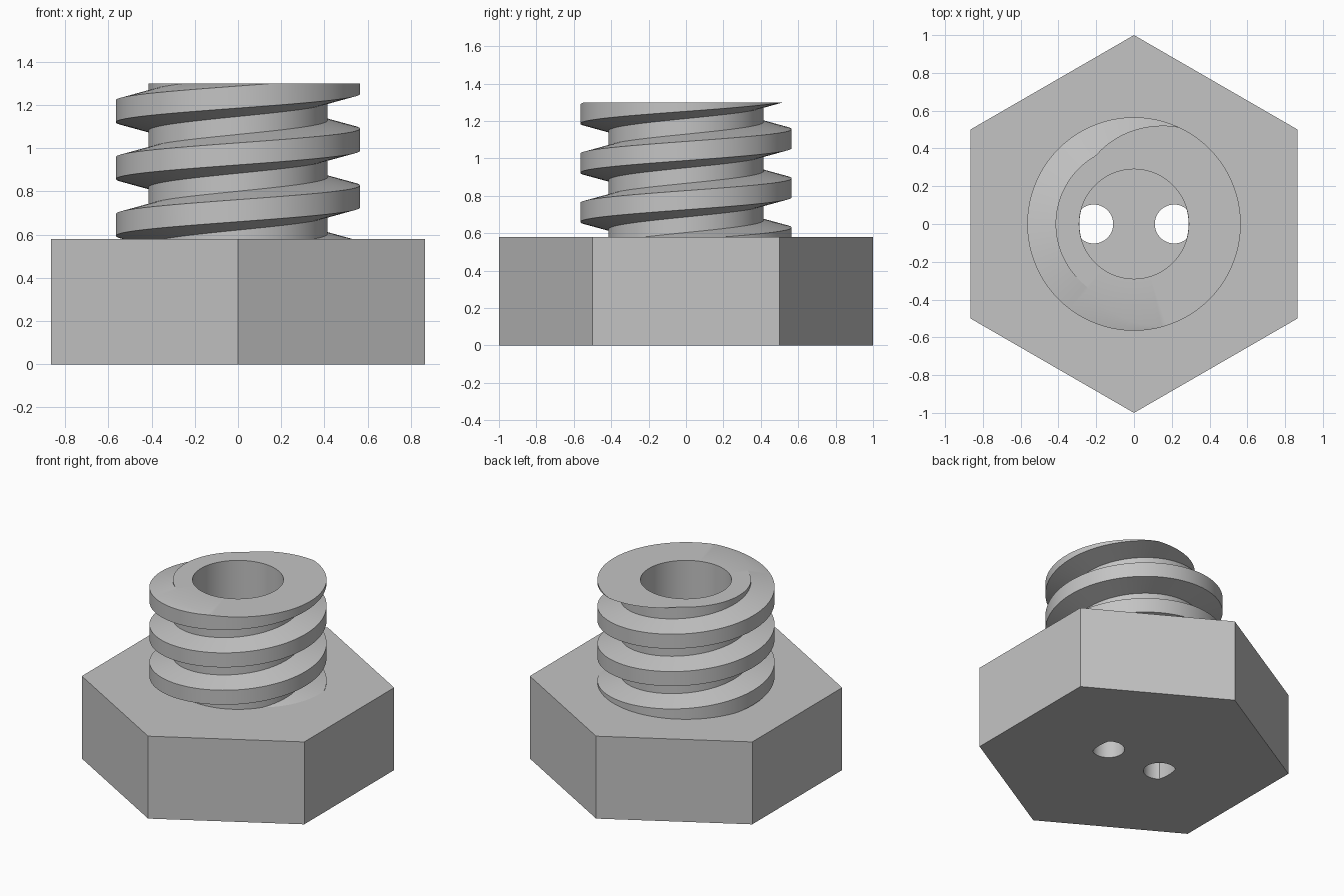
import bpy, bmesh
from math import pi, tau, cos, sin, hypot

if "Cube" in bpy.data.objects:
    bpy.data.objects.remove(bpy.data.objects["Cube"])

HEAD_TOP, TOP, FLOOR = 0.58, 1.30, 0.20
CORE, CREST, BORE = 0.415, 0.565, 0.29
PITCH, START = 0.263, 0.777
CREST_HALF, ROOT_HALF = 0.051, 0.09
COLS = 144

grey = bpy.data.materials.new("plain grey")
grey.use_nodes = True
grey.diffuse_color = (0.55, 0.55, 0.55, 1)
grey.node_tree.nodes["Principled BSDF"].inputs["Base Color"].default_value = grey.diffuse_color


def add_object(name, bm):
    bmesh.ops.recalc_face_normals(bm, faces=bm.faces)
    mesh = bpy.data.meshes.new(name)
    bm.to_mesh(mesh)
    bm.free()
    mesh.materials.append(grey)
    ob = bpy.data.objects.new(name, mesh)
    bpy.context.collection.objects.link(ob)
    return ob


def circle(r, n, phase=0.0, cx=0.0):
    return [(cx + r * cos(phase + tau * i / n), r * sin(phase + tau * i / n)) for i in range(n)]


def prism(name, outline, z0, z1):
    bm = bmesh.new()
    base = bm.faces.new([bm.verts.new((x, y, z0)) for x, y in outline])
    ext = bmesh.ops.extrude_face_region(bm, geom=[base], use_keep_orig=True)
    moved = [g for g in ext["geom"] if isinstance(g, bmesh.types.BMVert)]
    bmesh.ops.translate(bm, verts=moved, vec=(0, 0, z1 - z0))
    return add_object(name, bm)


def select_only(ob):
    bpy.ops.object.select_all(action="DESELECT")
    ob.select_set(True)
    bpy.context.view_layer.objects.active = ob


def cut(ob, cutter):
    cutter.hide_render = True
    mod = ob.modifiers.new("cut", "BOOLEAN")
    mod.operation, mod.solver, mod.object = "DIFFERENCE", "EXACT", cutter
    select_only(ob)
    bpy.ops.object.modifier_apply(modifier=mod.name)
    bpy.data.objects.remove(cutter)


# Hexagonal head with a blind bore and two through holes in its floor
head = prism("hex_head", circle(1.0, 6, pi / 2), 0, HEAD_TOP)
cut(head, prism("bore_cutter", circle(BORE, COLS), FLOOR, HEAD_TOP + 0.1))
for side in (-1, 1):
    outline = []
    for x, y in circle(0.103, 64, cx=side * 0.213):
        k = min(1, (BORE - 0.001) / hypot(x, y))  # trimmed to the bore wall
        outline.append((x * k, y * k))
    cut(head, prism("hole_cutter", outline, -0.1, FLOOR + 0.02))


# Threaded neck: a right-handed helical ridge trimmed flat at both ends
def radius(angle, z):
    d = abs((z - START - PITCH * angle / tau + PITCH / 2) % PITCH - PITCH / 2)
    t = (ROOT_HALF - d) / (ROOT_HALF - CREST_HALF)
    return CORE + (CREST - CORE) * max(0, min(1, t))


bm = bmesh.new()
columns = []
for i in range(COLS + 1):
    a = tau * i / COLS
    heights = [HEAD_TOP]
    for turn in range(-3, 4):
        mid = START + PITCH * (turn + a / tau)
        heights += [mid + o for o in (-ROOT_HALF, -CREST_HALF, CREST_HALF, ROOT_HALF)]
    heights.append(TOP)
    ring = []
    for h in heights:
        z = max(HEAD_TOP, min(TOP, h))
        r = radius(a, z)
        ring.append((r * cos(a), r * sin(a), z))
    ring += [(BORE * cos(a), BORE * sin(a), z) for z in (TOP, HEAD_TOP)]
    columns.append([bm.verts.new(p) for p in ring])
for c, d in zip(columns, columns[1:]):
    for j in range(len(c) - 1):
        bm.faces.new((c[j], d[j], d[j + 1], c[j + 1]))
bmesh.ops.remove_doubles(bm, verts=bm.verts, dist=0.0001)
neck = add_object("threaded_neck", bm)

for ob in (head, neck):
    select_only(ob)
    bpy.ops.object.shade_smooth_by_angle(angle=pi / 6)
